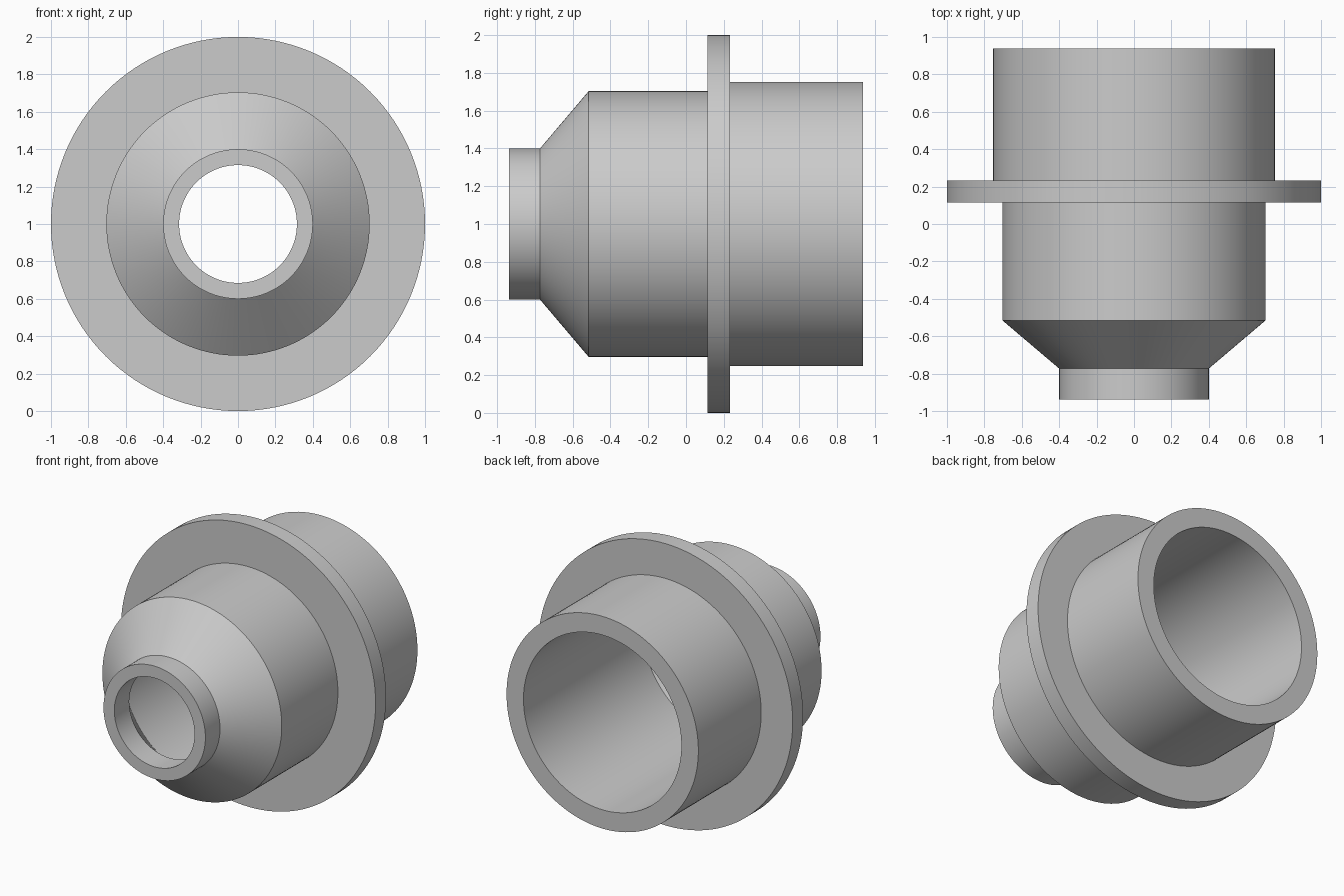
import bpy
import bmesh
import math
from mathutils import Matrix, Vector

SEGMENTS = 128

cube = bpy.data.objects.get("Cube")
if cube:
    bpy.data.objects.remove(cube, do_unlink=True)


def make_material(name, colour):
    mat = bpy.data.materials.new(name)
    mat.use_nodes = True
    mat.diffuse_color = colour
    mat.node_tree.nodes["Principled BSDF"].inputs["Base Color"].default_value = colour
    return mat


def lathe(name, profile, mat):
    """Revolve a closed (radius, y) profile about the horizontal y axis."""
    bm = bmesh.new()
    verts = [bm.verts.new((r, y, 0)) for r, y in profile]
    edges = [bm.edges.new((v, verts[(i + 1) % len(verts)])) for i, v in enumerate(verts)]
    bmesh.ops.spin(bm, geom=verts + edges, cent=(0, 0, 0), axis=(0, 1, 0),
                   angle=math.tau, steps=SEGMENTS, use_merge=True)
    bmesh.ops.remove_doubles(bm, verts=bm.verts, dist=0.0001)
    bmesh.ops.recalc_face_normals(bm, faces=bm.faces)
    bmesh.ops.transform(bm, matrix=Matrix.Translation(Vector((0, 0, 1))), verts=bm.verts)
    mesh = bpy.data.meshes.new(name)
    bm.to_mesh(mesh)
    bm.free()
    mesh.materials.append(mat)
    obj = bpy.data.objects.new(name, mesh)
    bpy.context.collection.objects.link(obj)
    bpy.ops.object.select_all(action="DESELECT")
    obj.select_set(True)
    bpy.context.view_layer.objects.active = obj
    bpy.ops.object.shade_smooth_by_angle(angle=math.radians(25))
    return obj


grey = make_material("plain grey", (0.6, 0.6, 0.6, 1))

# Outside, front to back: neck, cone, body, flange, rear sleeve
outside = [(0.40, -0.937), (0.40, -0.773), (0.704, -0.515), (0.704, 0.115),
           (1.0, 0.115), (1.0, 0.232), (0.753, 0.232), (0.753, 0.937)]
# Bore, back to front: wide bore, inner cone, narrow neck bore
bore = [(0.62, 0.937), (0.62, -0.40), (0.315, -0.77), (0.315, -0.937)]

lathe("flanged_reducer", outside + bore, grey)
